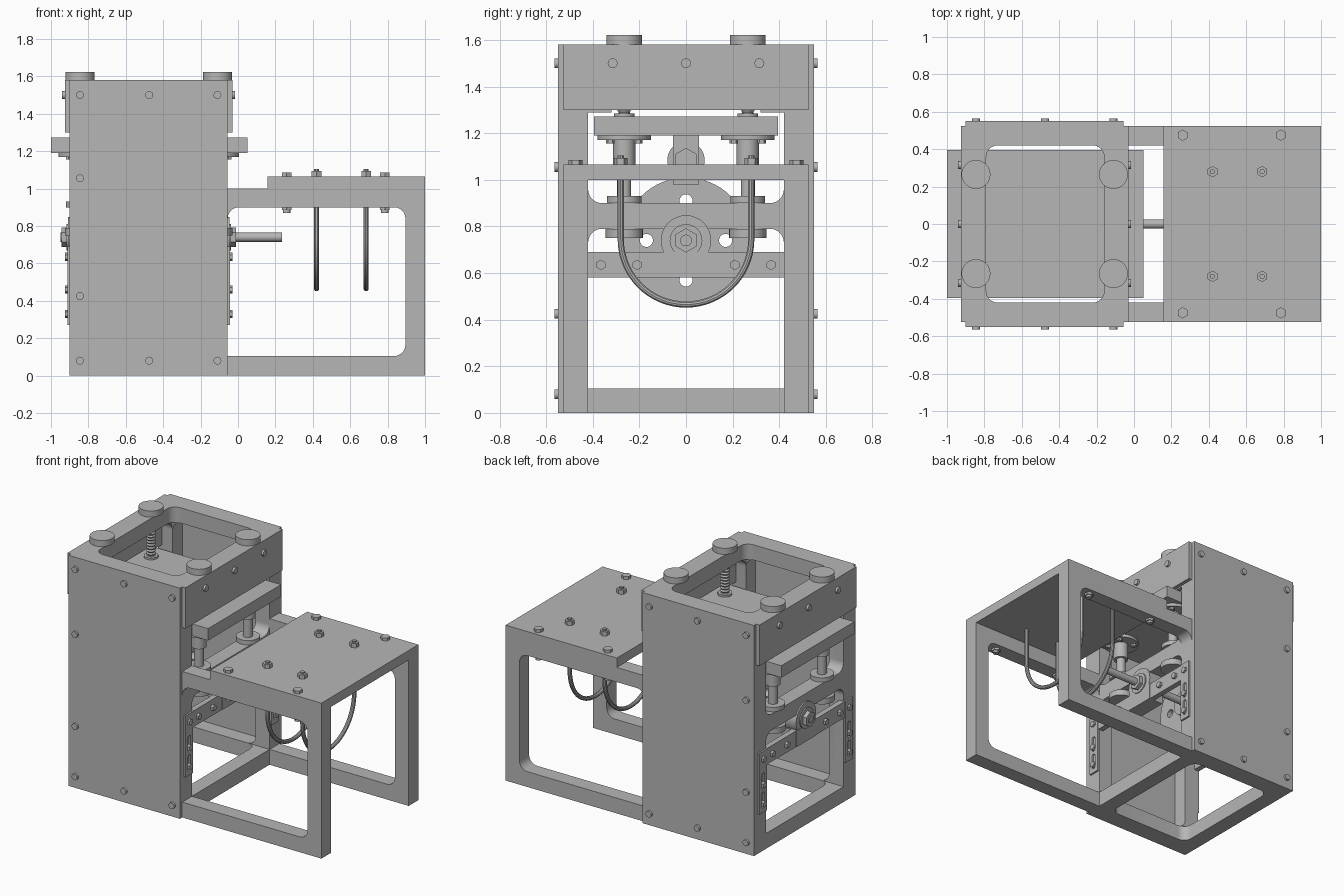
import bpy, bmesh, math
from mathutils import Matrix, Vector

cube = bpy.data.objects.get("Cube")
if cube:
    bpy.data.objects.remove(cube, do_unlink=True)

steel = bpy.data.materials.new("machined grey")
steel.use_nodes = True
GREY = (0.47, 0.47, 0.47, 1)
steel.diffuse_color = GREY
steel.node_tree.nodes["Principled BSDF"].inputs["Base Color"].default_value = GREY
parts = []

# Local (u, v, depth) axes for profiles, chosen by the plate's normal
AXES = {
    "x": Matrix(((0, 0, 1, 0), (1, 0, 0, 0), (0, 1, 0, 0), (0, 0, 0, 1))),
    "y": Matrix(((1, 0, 0, 0), (0, 0, -1, 0), (0, 1, 0, 0), (0, 0, 0, 1))),
    "z": Matrix.Identity(4),
}


def add(name, mesh):
    obj = bpy.data.objects.new(name, mesh)
    bpy.context.collection.objects.link(obj)
    mesh.materials.clear()
    mesh.materials.append(steel)
    parts.append(obj)
    return obj


def from_bmesh(name, bm):
    bmesh.ops.recalc_face_normals(bm, faces=bm.faces)
    mesh = bpy.data.meshes.new(name)
    bm.to_mesh(mesh)
    bm.free()
    return add(name, mesh)


def box(name, x0, x1, y0, y1, z0, z1):
    bm = bmesh.new()
    size = Matrix.Diagonal((x1 - x0, y1 - y0, z1 - z0, 1))
    place = Matrix.Translation(((x0 + x1) / 2, (y0 + y1) / 2, (z0 + z1) / 2))
    bmesh.ops.create_cube(bm, size=1, matrix=place @ size)
    return from_bmesh(name, bm)


def rod(name, axis, u, v, d0, d1, r, sides=32):
    """Cylinder along an axis; u and v are the two other coordinates in order."""
    lo, hi = sorted((d0, d1))
    mid = (lo + hi) / 2
    pos = {"x": (mid, u, v), "y": (u, mid, v), "z": (u, v, mid)}[axis]
    bm = bmesh.new()
    bmesh.ops.create_cone(bm, cap_ends=True, segments=sides, radius1=r, radius2=r,
                          depth=hi - lo, matrix=Matrix.Translation(pos) @ AXES[axis])
    return from_bmesh(name, bm)


def rounded(u0, u1, v0, v1, radii=(0, 0, 0, 0)):
    """Rectangle outline; radii run lower left, lower right, upper right, upper left."""
    pts = []
    corners = ((u0, v0, 1, 1), (u1, v0, -1, 1), (u1, v1, -1, -1), (u0, v1, 1, -1))
    for i, ((u, v, su, sv), r) in enumerate(zip(corners, radii)):
        for k in range(9 if r else 1):
            a = math.pi + (i + k / 8) * math.pi / 2
            if r:
                pts.append((u + su * r + r * math.cos(a), v + sv * r + r * math.sin(a)))
            else:
                pts.append((u, v))
    return pts


def circle(u, v, r, n=32):
    return [(u + r * math.cos(t * math.tau / n), v + r * math.sin(t * math.tau / n))
            for t in range(n)]


def convert(name, curve):
    tmp = bpy.data.objects.new("temp", curve)
    bpy.context.collection.objects.link(tmp)
    bpy.context.view_layer.update()
    deps = bpy.context.evaluated_depsgraph_get()
    mesh = bpy.data.meshes.new_from_object(tmp.evaluated_get(deps))
    bpy.data.objects.remove(tmp, do_unlink=True)
    return add(name, mesh)


def spline(curve, pts, closed):
    s = curve.splines.new("POLY")
    s.points.add(len(pts) - 1)
    for p, co in zip(s.points, pts):
        p.co = (*co, 0, 1)[:4] if len(co) == 2 else (*co, 1)
    s.use_cyclic_u = closed


def plate(name, axis, d0, d1, outline, *holes):
    curve = bpy.data.curves.new(name, "CURVE")
    curve.dimensions = "2D"
    curve.fill_mode = "BOTH"
    curve.extrude = abs(d1 - d0) / 2
    for loop in (outline, *holes):
        spline(curve, loop, True)
    obj = convert(name, curve)
    shift = Vector([(d0 + d1) / 2 if a == axis else 0 for a in "xyz"])
    obj.data.transform(Matrix.Translation(shift) @ AXES[axis])
    return obj


def threaded(name, x, y, z0, z1, r):
    bm = bmesh.new()
    n = int((z1 - z0) / 0.01)
    verts = [bm.verts.new((x + (r if i % 2 else r * 0.8), y, z0 + (z1 - z0) * i / n))
             for i in range(n + 1)]
    edges = [bm.edges.new(p) for p in zip(verts, verts[1:])]
    bmesh.ops.spin(bm, geom=verts + edges, cent=(x, y, 0), axis=(0, 0, 1),
                   angle=math.tau, steps=20, use_merge=True)
    return from_bmesh(name, bm)


R = 0.06
ROUND = (R, R, R, R)
L, RT = -0.9, -0.055          # tower ends
MID = (L + RT) / 2
SIDES = (("left", 1), ("right", -1))

# Tower rings, top and bottom
for name, z in (("tower_top_ring", 1.475), ("tower_base_ring", 0)):
    plate(name, "z", z, z + 0.105, rounded(L, RT, -0.525, 0.525),
          rounded(L + 0.11, RT - 0.105, -0.42, 0.42, ROUND))

# Tower frames, wall panels and table side frames
for side, s in SIDES:
    plate(f"{side}_tower_frame", "y", s * 0.42, s * 0.525, rounded(L, RT, 0, 1.58),
          rounded(L + 0.11, RT - 0.105, 0.105, 1.475, ROUND))
    box(f"{side}_wall_panel", L, RT, *sorted((s * 0.525, s * 0.55)), 0, 1.58)
    plate(f"{side}_table_frame", "y", s * 0.42, s * 0.525, rounded(-0.16, 1, 0, 1),
          rounded(RT, 0.895, 0.105, 0.9, (0, R, R, R)))
    for x in (-0.845, -0.475, -0.11):
        for z in (0.08, 1.5):
            rod(f"{side}_panel_bolt", "y", x, z, s * 0.54, s * 0.565, 0.021, 16)
    for z in (0.425, 1.055):
        rod(f"{side}_panel_bolt", "y", -0.845, z, s * 0.54, s * 0.565, 0.021, 16)

# Both tower ends: out points away from the tower, face is the outer plane
for end, face, out in (("outer", L, -1), ("inner", RT, 1)):
    def off(d):
        return face + out * d
    plate(f"{end}_end_frame", "x", off(-0.105), face, rounded(-0.525, 0.525, 0, 1.58),
          rounded(-0.42, 0.42, 0.105, 0.79, (0, 0, R, R)),
          rounded(-0.42, 0.42, 0.9, 1.475, ROUND))
    box(f"{end}_top_cover", *sorted((face, off(0.025))), -0.525, 0.525, 1.3, 1.58)
    for y in (-0.315, 0, 0.315):
        rod(f"{end}_cover_bolt", "x", y, 1.5, off(0.02), off(0.04), 0.021, 16)

    # Bearing bar with the shaft bearing
    box(f"{end}_bearing_bar", *sorted((off(-0.03), off(0.008))), -0.43, 0.43, 0.58, 0.69)
    box(f"{end}_bearing_block", *sorted((off(-0.1), off(0.012))), -0.105, 0.105, 0.58, 0.69)
    rod(f"{end}_bearing_housing", "x", 0, 0.74, off(-0.1), off(0.01), 0.108)
    rod(f"{end}_bearing_ring", "x", 0, 0.74, off(0), off(0.018), 0.07)
    rod(f"{end}_shaft_nut", "x", 0, 0.74, off(0.015), off(0.045), 0.052, 6)
    for y in (-0.365, -0.21, 0.21, 0.365):
        rod(f"{end}_bar_bolt", "x", y, 0.635, off(0), off(0.025), 0.022, 6)

    for side, s in SIDES:
        # Slotted adjuster straps
        y0, y1 = sorted((s * 0.425, s * 0.505))
        yc = s * 0.465
        slots = [rounded(yc - 0.014, yc + 0.014, z, z + 0.11, (0.013,) * 4)
                 for z in (0.3, 0.43)]
        plate(f"{end}_{side}_strap", "x", face, off(0.012), rounded(y0, y1, 0.27, 0.69), *slots)
        for z in (0.33, 0.46, 0.635):
            rod(f"{end}_{side}_strap_bolt", "x", yc, z, off(0), off(0.025), 0.022, 6)
        # Gusset under the top beam
        box(f"{end}_{side}_gusset", *sorted((off(-0.03), off(0))),
            *sorted((s * 0.32, s * 0.42)), 1.29, 1.48)

        # Adjusting screw, knob, guide post and bushings
        x, y = (-0.845, -0.11)[out > 0], s * 0.265
        tag = f"{end}_{side}"
        rod(f"{tag}_knob", "z", x, y, 1.58, 1.622, 0.077, 40)
        threaded(f"{tag}_screw", x, y, 1.27, 1.58, 0.03)
        rod(f"{tag}_screw_seat", "z", x, y, 1.27, 1.285, 0.045)
        rod(f"{tag}_bushing_flange", "z", x, y, 1.17, 1.19, 0.115, 40)
        rod(f"{tag}_bushing", "z", x, y, 1.06, 1.175, 0.048)
        rod(f"{tag}_guide_post", "z", x, y, 0.76, 1.07, 0.03)
        rod(f"{tag}_upper_collar", "z", x, y, 0.9, 0.93, 0.075)
        rod(f"{tag}_lower_collar", "z", x, y, 0.75, 0.79, 0.08)
        for k in range(4):
            a = math.pi / 4 + k * math.pi / 2
            rod(f"{tag}_flange_bolt", "z", x + 0.085 * math.cos(a), y + 0.085 * math.sin(a),
                1.155, 1.175, 0.018, 6)

# Sliding plate with its roller bracket
box("sliding_plate", -1, 0.05, -0.395, 0.395, 1.19, 1.272)
for x in (MID - 0.06, MID + 0.045):
    box("roller_bracket", x, x + 0.015, -0.055, 0.055, 0.98, 1.19)
rod("roller", "x", 0, 1.085, MID - 0.03, MID + 0.03, 0.08)
rod("roller_pin", "x", 0, 1.085, MID - 0.075, MID + 0.075, 0.022)
rod("roller_nut", "x", 0, 1.085, MID + 0.06, MID + 0.085, 0.052, 6)

# Drive shaft and drilled disc
rod("drive_shaft", "x", 0, 0.74, -0.95, 0.235, 0.025)
holes = [circle(0.17 * u, 0.74 + 0.17 * v, 0.028) for u, v in ((1, 0), (0, 1), (-1, 0), (0, -1))]
plate("drive_disc", "x", MID - 0.025, MID + 0.025, circle(0, 0.74, 0.27, 64), *holes)
rod("disc_hub", "x", 0, 0.74, MID - 0.06, MID + 0.06, 0.09)

# Table top with its corner bolts
box("table_top", 0.157, 1, -0.525, 0.525, 1, 1.065)
for x in (0.26, 0.785):
    for y in (-0.475, 0.475):
        rod("table_bolt_head", "z", x, y, 1.065, 1.085, 0.03, 6)
        rod("table_bolt_nut", "z", x, y, 0.885, 0.9, 0.03, 6)
        rod("table_bolt_end", "z", x, y, 0.87, 0.9, 0.02, 16)

# U-shaped clamp rods hanging through the table
for x in (0.42, 0.685):
    curve = bpy.data.curves.new("clamp_rod", "CURVE")
    curve.dimensions = "3D"
    curve.bevel_depth = 0.014
    curve.bevel_resolution = 3
    curve.use_fill_caps = True
    arc = [(x, -0.28 * math.cos(t * math.pi / 32), 0.745 - 0.28 * math.sin(t * math.pi / 32))
           for t in range(33)]
    spline(curve, [(x, -0.28, 1.105)] + arc + [(x, 0.28, 1.105)], False)
    convert("clamp_rod", curve)
    for y in (-0.28, 0.28):
        rod("clamp_nut", "z", x, y, 1.065, 1.093, 0.03, 6)

# Smooth round surfaces, keep machined edges crisp
bpy.ops.object.select_all(action="DESELECT")
for obj in parts:
    obj.select_set(True)
bpy.context.view_layer.objects.active = parts[0]
bpy.ops.object.shade_smooth_by_angle(angle=math.radians(30))
